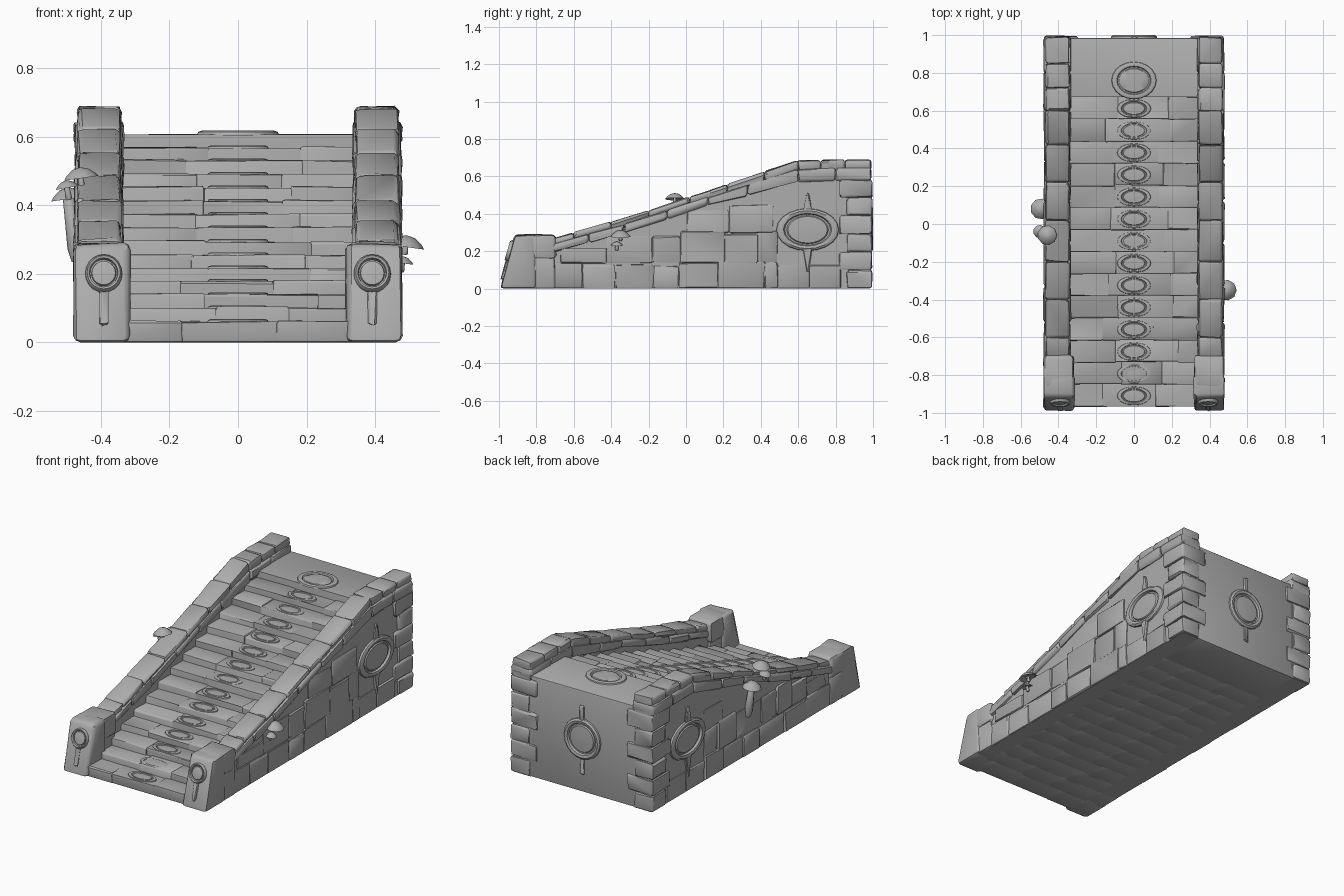
import bpy, bmesh, math, random
from mathutils import Vector, Matrix

random.seed(4)
cube = bpy.data.objects.get("Cube")
if cube:
    bpy.data.objects.remove(cube)

stone = bpy.data.materials.new("grey stone")
stone.use_nodes = True
GREY = (0.42, 0.42, 0.42, 1)
stone.diffuse_color = GREY
stone.node_tree.nodes["Principled BSDF"].inputs["Base Color"].default_value = GREY


def finish(bm, name, angle=40):
    bmesh.ops.recalc_face_normals(bm, faces=bm.faces)
    mesh = bpy.data.meshes.new(name)
    bm.to_mesh(mesh)
    bm.free()
    ob = bpy.data.objects.new(name, mesh)
    bpy.context.collection.objects.link(ob)
    mesh.materials.append(stone)
    bpy.ops.object.select_all(action='DESELECT')
    ob.select_set(True)
    bpy.context.view_layer.objects.active = ob
    bpy.ops.object.shade_smooth_by_angle(angle=math.radians(angle))
    return ob


def prism(bm, profile, x0, x1, bevel=0.012, rough=0.004):
    """Stone with a (y, z) profile, running from x0 to x1, edges worn."""
    part = bmesh.new()
    rings = [[part.verts.new((x, y, z)) for y, z in profile] for x in (x0, x1)]
    n = len(profile)
    part.faces.new(rings[0])
    part.faces.new(rings[1][::-1])
    for i in range(n):
        j = (i + 1) % n
        part.faces.new((rings[0][j], rings[0][i], rings[1][i], rings[1][j]))
    if bevel:
        bmesh.ops.bevel(part, geom=part.edges[:], offset=bevel, segments=2,
                        profile=0.5, affect='EDGES')
    for v in part.verts:
        if v.co.z > 0.01:
            v.co += Vector([random.uniform(-rough, rough) for _ in range(3)])
        v.co.z = max(v.co.z, 0)
    temp = bpy.data.meshes.new("temp")
    part.to_mesh(temp)
    part.free()
    bm.from_mesh(temp)
    bpy.data.meshes.remove(temp)


def block(bm, x0, x1, y0, y1, z0, z1, **kw):
    prism(bm, [(y0, z0), (y1, z0), (y1, z1), (y0, z1)], x0, x1, **kw)


def revolve(bm, profile, matrix, sides=20):
    """Spin an (r, height) profile about local z and place it."""
    verts = [bm.verts.new((r, 0, h)) for r, h in profile]
    edges = [bm.edges.new(p) for p in zip(verts, verts[1:])]
    out = bmesh.ops.spin(bm, geom=verts + edges, cent=(0, 0, 0), axis=(0, 0, 1),
                         angle=math.tau, steps=sides, use_duplicate=False)
    new = [v for v in bm.verts if v.index == -1 or v in verts]
    seen, stack = set(), list(verts)
    while stack:
        v = stack.pop()
        if v not in seen:
            seen.add(v)
            stack += [e.other_vert(v) for e in v.link_edges]
    bmesh.ops.transform(bm, matrix=matrix, verts=list(seen))
    bmesh.ops.remove_doubles(bm, verts=list(seen), dist=0.0001)


def medallion(bm, loc, rx, ry, rot, height=0.012):
    ring = [(1, -0.5), (0.97, 0.6), (0.88, 1), (0.76, 0.8), (0.72, 0.1),
            (0.66, 0.1), (0.62, 0.55), (0.3, 0.7), (0, 0.75)]
    m = Matrix.Translation(loc) @ rot @ Matrix.Diagonal((rx, ry, height, 1))
    revolve(bm, ring, m)


def interp(path, y):
    for (a, za), (b, zb) in zip(path, path[1:]):
        if y <= b:
            return za + (zb - za) * (y - a) / (b - a)
    return path[-1][1]


TOP = [(-0.72, 0.265), (-0.3, 0.385), (0.13, 0.525), (0.42, 0.625), (0.6, 0.685), (0.99, 0.69)]
LOW = [(-0.72, 0.19), (-0.3, 0.305), (0.13, 0.45), (0.42, 0.52), (0.61, 0.575), (0.99, 0.58)]

# Steps, each split into a few worn stones
bm = bmesh.new()
COUNT, RUN, RISE = 15, 0.117, 0.039
for i in range(COUNT):
    y, z = -0.97 + RUN * i, 0.065 + RISE * i
    end = 0.985 if i == COUNT - 1 else y + RUN + 0.03
    cuts = [-0.35, random.uniform(-0.2, -0.05), random.uniform(0.1, 0.25), 0.36]
    if i == COUNT - 1:
        cuts = [-0.35, 0.36]
    for a, b in zip(cuts, cuts[1:]):
        dip = random.uniform(0, 0.006)
        block(bm, a - 0.004, b + 0.004, y + dip, end, 0, z - dip, bevel=0.007, rough=0.003)
finish(bm, "steps")

# Carved discs on the treads and landing
bm = bmesh.new()
flat = Matrix.Identity(4)
for i in range(COUNT - 1):
    medallion(bm, (0, -0.91 + RUN * i, 0.061 + RISE * i), 0.09, 0.05, flat, 0.007)
medallion(bm, (0, 0.76, 0.609), 0.12, 0.1, flat, 0.009)
finish(bm, "tread_discs")

for s, side in ((1, "left"), (-1, "right")):
    # Wall core beneath the coping
    bm = bmesh.new()
    prism(bm, [(-0.75, 0), (0.985, 0)] + [(y, z + 0.03) for y, z in LOW[::-1]],
          s * 0.345, s * 0.46, bevel=0, rough=0)
    finish(bm, side + "_wall")

    # Raised stones on the outer wall face
    bm = bmesh.new()
    z = 0
    for row, h in enumerate((0.135, 0.16, 0.135)):
        y = -0.71 + 0.04 * row
        while y < 0.45:
            w = random.uniform(0.13, 0.25)
            room = min(interp(LOW, y), interp(LOW, y + w)) + 0.01
            top = min(z + h + random.uniform(-0.015, 0.015), room)
            if top - z > 0.05 and (row < 2 or random.random() < 0.7):
                block(bm, s * 0.43, s * random.uniform(0.464, 0.473), y + 0.002,
                      min(y + w, 0.49), z + 0.002, top, bevel=0.008)
            y += w
        z += h
    for y in (0.49, 0.66):
        block(bm, s * 0.43, s * 0.466, y, y + 0.17, 0, 0.125, bevel=0.008)
    finish(bm, side + "_wall_stones")

    # Alternating corner stones at the back
    bm = bmesh.new()
    for k in range(6):
        long = k % 2
        block(bm, s * (0.3 if long else 0.35), s * 0.474, 0.82 if long else 0.86, 0.995,
              k * 0.097 + 0.002, k * 0.097 + 0.097, bevel=0.012)
    finish(bm, side + "_corner_stones")

    # Coping: broad lower course and upper course with offset joints
    bm = bmesh.new()
    lower = [-0.72, -0.52, -0.33, -0.1, 0.12, 0.33, 0.6, 0.8, 0.99]
    upper = [-0.72, -0.6, -0.4, -0.2, 0.02, 0.22, 0.42, 0.6, 0.72, 0.85, 0.99]
    for joints, lo, hi, x0, x1 in ((lower, 0, 0.6, 0.335, 0.478), (upper, 0.5, 1, 0.342, 0.468)):
        for a, b in zip(joints, joints[1:]):
            pts = []
            for y, f in ((a, lo), (b, lo), (b, hi), (a, hi)):
                base = interp(LOW, y)
                pts.append((y, base + (interp(TOP, y) - base) * f))
            prism(bm, pts, s * x0, s * x1, bevel=0.014)
    finish(bm, side + "_coping")

    # Front post: leaning front stone, base and cap
    bm = bmesh.new()
    prism(bm, [(-0.995, 0), (-0.8, 0), (-0.8, 0.288), (-0.915, 0.288)], s * 0.315, s * 0.48, bevel=0.02)
    block(bm, s * 0.325, s * 0.472, -0.85, -0.7, 0, 0.17, bevel=0.012)
    block(bm, s * 0.318, s * 0.478, -0.87, -0.695, 0.16, 0.288, bevel=0.02)
    finish(bm, side + "_front_post")

    # Carved discs with tapering grooves above and below
    bm = bmesh.new()
    tilt = Matrix.Rotation(math.radians(73.4), 4, 'X')
    medallion(bm, (s * 0.392, -0.938, 0.2), 0.055, 0.058, tilt, 0.018)
    prism(bm, [(-0.99, 0.05), (-0.95, 0.05), (-0.94, 0.15), (-0.963, 0.15)],
          s * 0.38, s * 0.405, bevel=0.006)
    out = Matrix.Rotation(s * math.pi / 2, 4, 'Y')
    medallion(bm, (s * 0.46, 0.65, 0.315), 0.115, 0.17, out, 0.018)
    for tip, root in ((0.51, 0.4), (0.09, 0.22)):
        prism(bm, [(0.645, tip), (0.625, root), (0.675, root), (0.655, tip)],
              s * 0.45, s * 0.472, bevel=0.004)
    finish(bm, side + "_carvings")

# Back carving
bm = bmesh.new()
medallion(bm, (0, 0.982, 0.32), 0.125, 0.125, Matrix.Rotation(-math.pi / 2, 4, 'X'), 0.018)
for z0, z1 in ((0.42, 0.52), (0.11, 0.21)):
    block(bm, -0.014, 0.014, 0.97, 0.993, z0, z1, bevel=0.005)
finish(bm, "back_carving")

# Mushrooms growing from the walls: position, cap radius, stem length, lean
CAP = [(0, 0.5), (0.45, 0.4), (0.85, 0.08), (1, -0.12), (0.8, -0.05), (0.25, 0)]
for k, (loc, r, stem, lean) in enumerate((
        ((0.49, -0.35, 0.285), 0.055, 0.03, 8), ((0.48, -0.37, 0.235), 0.033, 0.03, 8),
        ((-0.495, 0.08, 0.425), 0.055, 0.19, -8), ((-0.46, -0.06, 0.485), 0.052, 0.05, -8),
        ((-0.5, -0.04, 0.455), 0.035, 0.04, -10))):
    bm = bmesh.new()
    m = Matrix.Translation(loc) @ Matrix.Rotation(math.radians(lean), 4, 'Y')
    revolve(bm, CAP, m @ Matrix.Scale(r, 4), sides=9)
    w = 0.024 if stem > 0.1 else 0.01
    revolve(bm, [(0, 0.01), (w * 0.7, 0), (w, -stem * 0.8), (w * 0.7, -stem), (0, -stem)], m, sides=8)
    finish(bm, "mushroom_%d" % (k + 1), 60)
